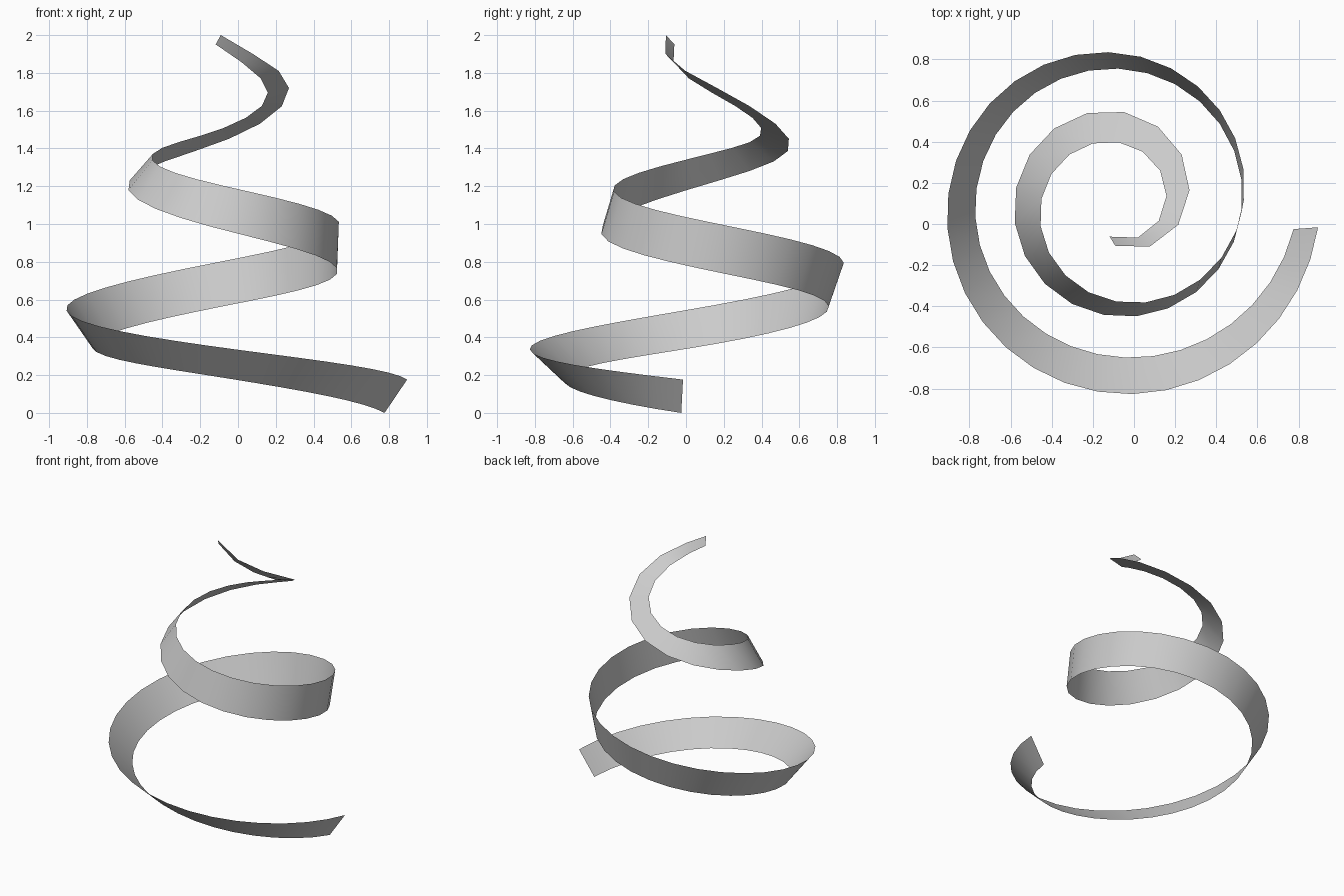
import bpy, bmesh, math

if "Cube" in bpy.data.objects:
    bpy.data.objects.remove(bpy.data.objects["Cube"])

CX, CY = -0.074, 0.109          # spiral axis
Q0, Q1 = 0.09, 9.10             # start and end, in clockwise quarter turns
SEGS = 52

# per quarter turn: mid height, radial and vertical offset across the ribbon
KEYS = [(0.07, 0.11, 0.18), (0.265, 0.18, 0.155), (0.46, 0.137, 0.20),
        (0.685, 0.08, 0.23), (0.885, 0.01, 0.245), (1.085, -0.066, 0.22),
        (1.29, -0.125, 0.145), (1.475, -0.148, 0.06), (1.73, -0.11, -0.03),
        (1.955, -0.045, -0.048), (2.15, 0.0, -0.06)]


def radius(q):
    return 0.926 - 0.0803 * q


def sample(q):
    """Catmull-Rom interpolation of KEYS."""
    i = min(int(q), len(KEYS) - 2)
    t = q - i
    p1, p2 = KEYS[i], KEYS[i + 1]
    p0 = KEYS[i - 1] if i else [2 * a - b for a, b in zip(p1, p2)]
    p3 = KEYS[i + 2] if i + 2 < len(KEYS) else [2 * b - a for a, b in zip(p1, p2)]
    return [0.5 * (2 * b + (c - a) * t + (2 * a - 5 * b + 4 * c - d) * t * t
                   + (3 * b - a - 3 * c + d) * t ** 3)
            for a, b, c, d in zip(p0, p1, p2, p3)]


# twisting ribbon: two edges swept round the spiral, steps of equal arc length
bm = bmesh.new()
rows = []
ra, rb = radius(Q0), radius(Q1)
for n in range(SEGS + 1):
    r = math.sqrt(ra * ra + (rb * rb - ra * ra) * n / SEGS)
    q = (0.926 - r) / 0.0803
    z, dr, dz = sample(q)
    ang = -q * math.pi / 2
    back = dz * 0.21 / (r * math.pi / 2)    # keeps the cross line square to the path
    row = []
    for s in (-0.5, 0.5):
        rr, tt = r + s * dr, s * back
        row.append(bm.verts.new((CX + rr * math.cos(ang) - tt * math.sin(ang),
                                 CY + rr * math.sin(ang) + tt * math.cos(ang),
                                 max(0.0, min(2.0, z + s * dz)))))
    rows.append(row)
for a, b in zip(rows, rows[1:]):
    bm.faces.new((a[0], a[1], b[1], b[0])).smooth = True

mesh = bpy.data.meshes.new("spiral_ribbon")
bm.to_mesh(mesh)
bm.free()
bpy.context.collection.objects.link(bpy.data.objects.new("spiral_ribbon", mesh))
